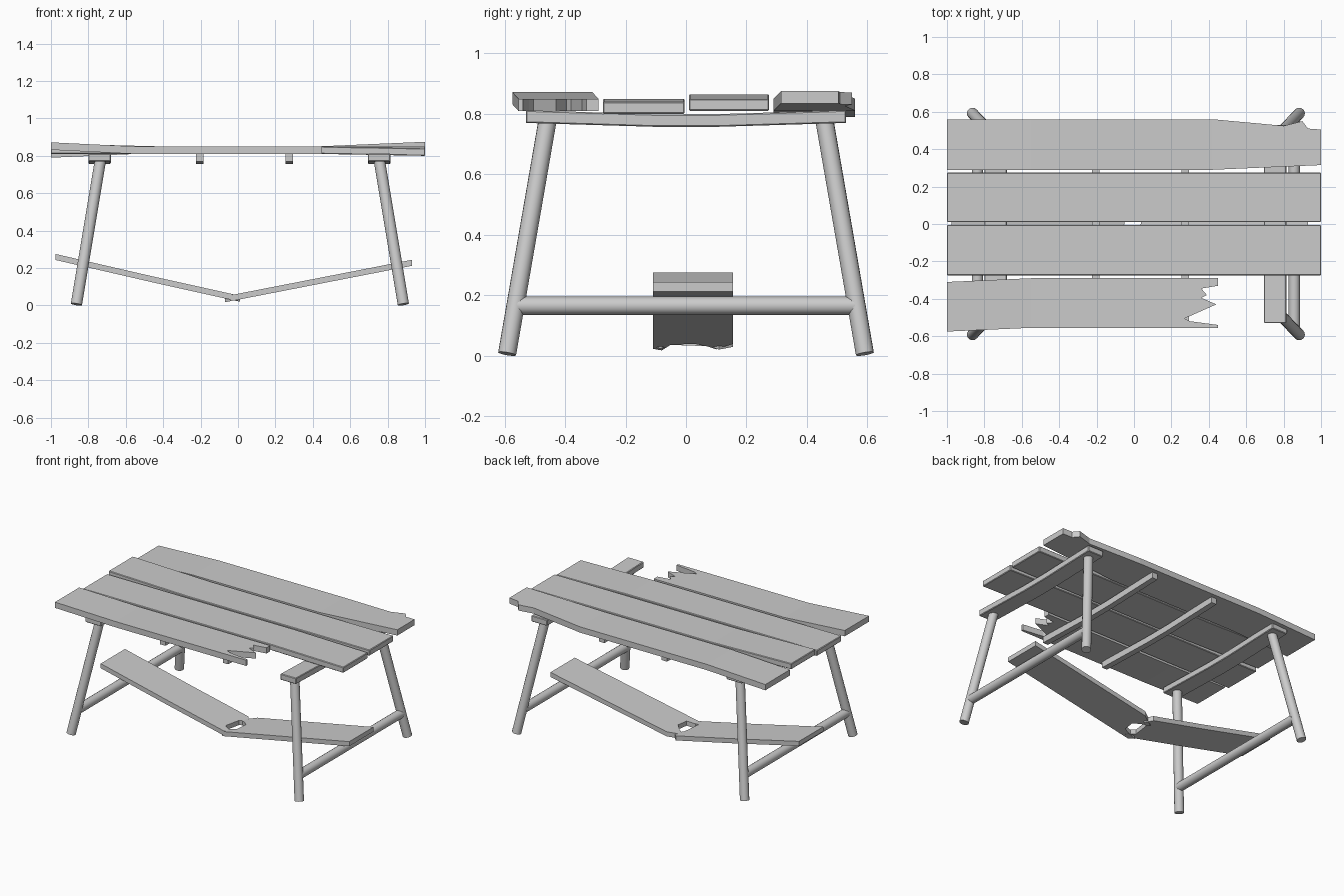
import bpy, bmesh, math
from mathutils import Vector

if "Cube" in bpy.data.objects:
    bpy.data.objects.remove(bpy.data.objects["Cube"], do_unlink=True)

wood = bpy.data.materials.new("weathered grey")
wood.use_nodes = True
grey = (0.6, 0.6, 0.6, 1)
wood.diffuse_color = grey
wood.node_tree.nodes["Principled BSDF"].inputs["Base Color"].default_value = grey


def height(profile, x):
    """Piecewise linear height of a bent board."""
    for (x0, z0), (x1, z1) in zip(profile, profile[1:]):
        if x <= x1:
            break
    return z0 + (z1 - z0) * (x - x0) / (x1 - x0)


def finish(bm, name):
    bmesh.ops.recalc_face_normals(bm, faces=bm.faces)
    mesh = bpy.data.meshes.new(name)
    bm.to_mesh(mesh)
    bm.free()
    mesh.materials.append(wood)
    obj = bpy.data.objects.new(name, mesh)
    bpy.context.collection.objects.link(obj)
    return obj


def board(name, outline, thick, profile, bevel=0):
    """Extrude an outline, cut it at the bends and follow the underside profile."""
    bm = bmesh.new()
    face = bm.faces.new([bm.verts.new((x, y, 0)) for x, y in outline])
    top = bmesh.ops.extrude_face_region(bm, geom=[face])["geom"]
    for v in top:
        if isinstance(v, bmesh.types.BMVert):
            v.co.z = thick
    for x, _ in profile[1:-1]:
        bmesh.ops.bisect_plane(bm, geom=bm.verts[:] + bm.edges[:] + bm.faces[:],
                               plane_co=(x, 0, 0), plane_no=(1, 0, 0))
    for v in bm.verts:
        v.co.z += height(profile, v.co.x)
    obj = finish(bm, name)
    if bevel:
        mod = obj.modifiers.new("soft edge", "BEVEL")
        mod.width = bevel
        mod.segments = 1
    return obj


def rect(x0, x1, y0, y1):
    return [(x0, y0), (x1, y0), (x1, y1), (x0, y1)]


def pole(name, a, b, radius):
    a, b = Vector(a), Vector(b)
    bm = bmesh.new()
    bmesh.ops.create_cone(bm, cap_ends=True, segments=16, radius1=radius,
                          radius2=radius, depth=(b - a).length)
    turn = (b - a).to_track_quat("Z", "Y")
    for v in bm.verts:
        v.co = turn @ v.co + (a + b) / 2
    obj = finish(bm, name)
    bpy.ops.object.select_all(action="DESELECT")
    obj.select_set(True)
    bpy.context.view_layer.objects.active = obj
    bpy.ops.object.shade_smooth_by_angle(angle=math.radians(40))


# Table top, front to back; the front plank is snapped off
board("front_broken_plank",
      [(-1, -.575), (-.55, -.555), (.45, -.555), (.45, -.54), (.30, -.52), (.27, -.505),
       (.44, -.43), (.36, -.395), (.39, -.38), (.36, -.345), (.45, -.33),
       (.45, -.29), (-.55, -.29), (-1, -.31)],
      .04, [(-1, .832), (-.55, .81), (1, .81)])
board("front_middle_plank", rect(-1, 1, -.275, -.005), .04,
      [(-1, .81), (.45, .81), (1, .80)], .004)
board("back_middle_plank", rect(-1, 1, .01, .275), .04,
      [(-1, .825), (-.4, .81), (1, .81)], .004)
board("back_chipped_plank",
      [(-1, .29), (.42, .29), (1, .315), (1, .505), (.93, .51), (.9, .55),
       (.86, .54), (.8, .525), (.42, .56), (-1, .56)],
      .04, [(-1, .79), (-.55, .81), (.42, .81), (1, .835)])

# Cross beams and thin battens under the top
SAG = [(-.53, .77), (-.1, .757), (.1, .757), (.53, .77)]
for name, x, half, bevel in (("right_beam", -.74, .06, .004), ("left_beam", .755, .06, .004),
                             ("right_batten", -.205, .02, 0), ("left_batten", .275, .02, 0)):
    beam = board(name, rect(-.53, .53, -half, half), .042, SAG, bevel)
    beam.rotation_euler.z = math.pi / 2
    beam.location.x = x

# Splayed round legs with a stretcher at each end
for side, sx, shift in (("left", 1, .02), ("right", -1, 0)):
    top_x, foot_x = sx * (.735 + shift), sx * (.864 + shift)
    for end, sy in (("front", -1), ("back", 1)):
        pole(f"{side}_{end}_leg", (foot_x, sy * .592, .006), (top_x, sy * .458, .78), .03)
    rail_x = sx * (.837 + shift)
    pole(f"{side}_stretcher", (rail_x, -.56, .165), (rail_x, .56, .165), .03)

# Fallen lower shelf, broken in the middle
board("right_shelf_half",
      [(-.975, -.11), (-.03, -.11), (0, -.08), (-.06, -.05), (-.05, .01),
       (-.04, .07), (.01, .11), (-.03, .155), (-.975, .155)],
      .032, [(-.975, .243), (-.45, .122), (.01, .02)])
board("left_shelf_half",
      [(.93, .155), (.04, .155), (-.05, .10), (0, .07), (.04, .03), (.03, -.05),
       (-.07, -.08), (-.04, -.11), (.93, -.11)],
      .032, [(-.07, .017), (.93, .212)])
